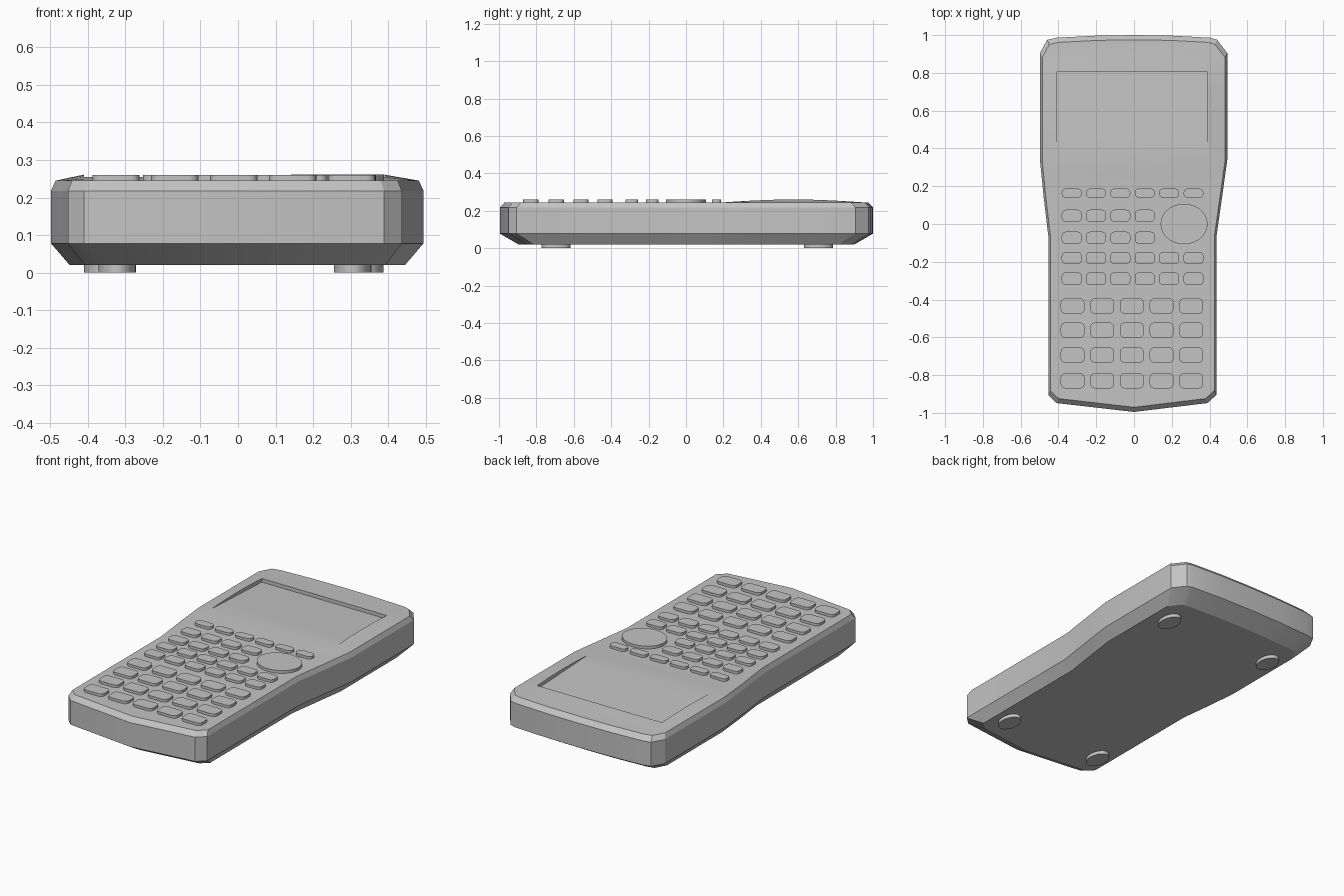
import bpy, bmesh, math
from mathutils import Vector

if "Cube" in bpy.data.objects:
    bpy.data.objects.remove(bpy.data.objects["Cube"], do_unlink=True)

grey = bpy.data.materials.new("plain_grey")
grey.use_nodes = True
grey.diffuse_color = (0.55, 0.55, 0.55, 1)
grey.node_tree.nodes["Principled BSDF"].inputs["Base Color"].default_value = (0.55, 0.55, 0.55, 1)

TOP = 0.245
SCREEN = (-0.41, 0.39, 0.344, 0.804)   # x min, x max, y min, y max


def make_object(name, bm, angle=20):
    bmesh.ops.recalc_face_normals(bm, faces=bm.faces[:])
    mesh = bpy.data.meshes.new(name)
    bm.to_mesh(mesh)
    bm.free()
    mesh.materials.append(grey)
    obj = bpy.data.objects.new(name, mesh)
    bpy.context.collection.objects.link(obj)
    bpy.ops.object.select_all(action='DESELECT')
    obj.select_set(True)
    bpy.context.view_layer.objects.active = obj
    bpy.ops.object.shade_smooth_by_angle(angle=math.radians(angle))
    return obj


def loft(bm, outline, levels):
    """Stack scaled copies of an outline at (scale, z) and cap both ends."""
    rings = [[bm.verts.new((x * s, y * s, z)) for x, y in outline] for s, z in levels]
    n = len(outline)
    for a, b in zip(rings, rings[1:]):
        for i in range(n):
            j = (i + 1) % n
            bm.faces.new((a[i], a[j], b[j], b[i]))
    bm.faces.new(rings[0][::-1])
    bm.faces.new(rings[-1])


def crown(y):
    """Height of the gentle bulge around the screen."""
    t = (y - 0.2) / 0.75
    return 0.016 * math.sin(math.pi * t) if 0 < t < 1 else 0


# Body: waisted outline with a bevelled base and rim
outline = [(0, -0.995), (0.389, -0.948), (0.436, -0.905), (0.436, -0.07),
           (0.466, 0.14), (0.494, 0.34), (0.494, 0.905), (0.44, 0.975),
           (0.405, 0.986), (0.2, 0.997), (0, 1.0), (-0.2, 0.997), (-0.41, 0.986),
           (-0.46, 0.975), (-0.498, 0.905), (-0.498, 0.34), (-0.478, 0.14),
           (-0.453, -0.07), (-0.453, -0.905), (-0.41, -0.948)]
bm = bmesh.new()
loft(bm, outline, [(0.9, 0.02), (1, 0.078), (1, 0.218), (0.975, TOP)])


def slice_top(point, normal):
    faces = [f for f in bm.faces if all(v.co.z > TOP - 0.001 for v in f.verts)]
    geom = set(faces)
    for f in faces:
        geom.update(f.edges)
        geom.update(f.verts)
    bmesh.ops.bisect_plane(bm, geom=list(geom), dist=1e-5, plane_co=point, plane_no=normal)


for y in (0.2, 0.27, SCREEN[2], 0.45, 0.575, 0.7, SCREEN[3], 0.88, 0.95):
    slice_top((0, y, 0), (0, 1, 0))
for x in SCREEN[:2]:
    slice_top((x, 0, 0), (1, 0, 0))

# Raised bezel around the screen
for v in bm.verts:
    if v.co.z > TOP - 0.001 and SCREEN[0] - 0.005 < v.co.x < SCREEN[1] + 0.005:
        v.co.z += crown(v.co.y)

# Sunken screen, flush at its front edge and deeper toward the back
inside = []
for f in bm.faces:
    c = f.calc_center_median()
    if c.z > TOP - 0.001 and SCREEN[0] < c.x < SCREEN[1] and SCREEN[2] < c.y < SCREEN[3]:
        inside.append(f)
result = bmesh.ops.extrude_face_region(bm, geom=inside)["geom"]
leftover = [f for f in inside if f.is_valid]
if leftover:
    bmesh.ops.delete(bm, geom=leftover, context='FACES')
front_z = TOP + crown(SCREEN[2])
for v in result:
    if isinstance(v, bmesh.types.BMVert):
        v.co.z = front_z - 0.045 * (v.co.y - SCREEN[2])
bmesh.ops.remove_doubles(bm, verts=bm.verts[:], dist=0.0003)
make_object("body", bm)


# Keys: rounded rectangles in rows
def rounded_rect(w, h, r, steps=4):
    pts = []
    for k, (sx, sy) in enumerate([(1, 1), (-1, 1), (-1, -1), (1, -1)]):
        for i in range(steps + 1):
            a = math.pi / 2 * (k + i / steps)
            pts.append((sx * (w / 2 - r) + r * math.cos(a), sy * (h / 2 - r) + r * math.sin(a)))
    return pts


def ellipse(rx, ry, n=48):
    return [(rx * math.cos(2 * math.pi * i / n), ry * math.sin(2 * math.pi * i / n))
            for i in range(n)]


def plug(name, shape, x, y, z0, z1):
    bm = bmesh.new()
    loft(bm, shape, [(1, z0), (1, z1)])
    bmesh.ops.translate(bm, verts=bm.verts[:], vec=Vector((x, y, 0)))
    return make_object(name, bm, 35)


def key_row(name, y, count, x0, pitch, w, h, r):
    for i in range(count):
        plug(f"{name}_{i + 1}", rounded_rect(w, h, r), x0 + pitch * i, y, TOP - 0.01, 0.26)


for row, (y, count, h) in enumerate([(0.163, 6, 0.05), (0.043, 4, 0.065), (-0.073, 4, 0.065),
                                     (-0.18, 6, 0.066), (-0.29, 6, 0.068)]):
    key_row(f"small_key_row_{row + 1}", y, count, -0.33, 0.129, 0.105, h, 0.022)
for row, y in enumerate((-0.434, -0.562, -0.694, -0.83)):
    key_row(f"large_key_row_{row + 1}", y, 5, -0.325, 0.157, 0.126, 0.081, 0.024)

# Direction pad
plug("direction_pad", ellipse(0.124, 0.107), 0.265, 0, TOP - 0.01, 0.261)

# Feet
for name, x, y in [("front_right_foot", -0.322, -0.695), ("front_left_foot", 0.305, -0.695),
                   ("back_right_foot", -0.36, 0.708), ("back_left_foot", 0.338, 0.708)]:
    plug(name, ellipse(0.05, 0.077, 32), x, y, 0, 0.03)
